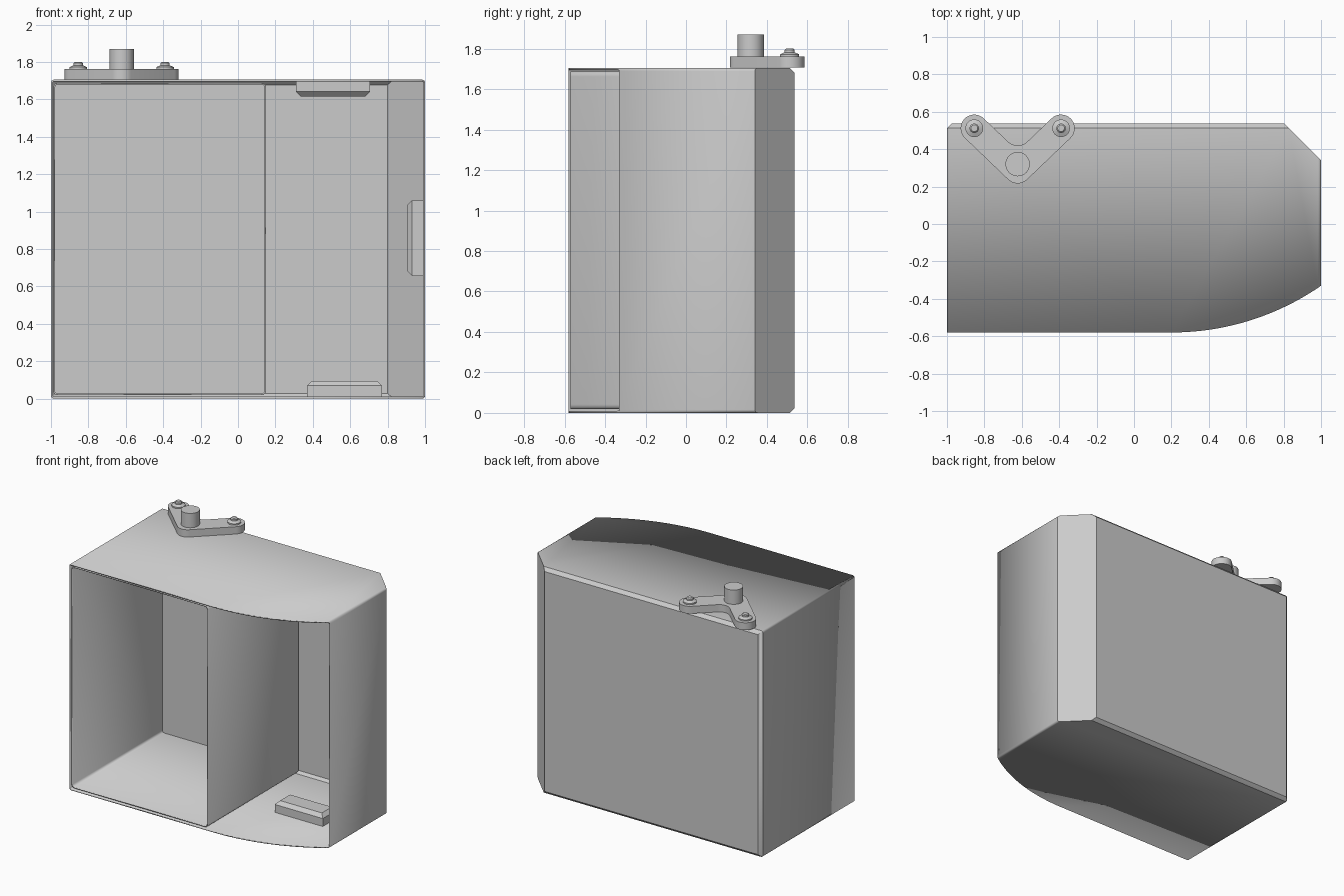
import bpy
import bmesh
from math import radians, cos, sin, atan2, degrees, sqrt

if "Cube" in bpy.data.objects:
    bpy.data.objects.remove(bpy.data.objects["Cube"])

HEIGHT, WALL = 1.705, 0.01
FRONT, BACK = -0.58, 0.537

grey = bpy.data.materials.new("light_grey")
grey.use_nodes = True
grey.diffuse_color = (0.6, 0.6, 0.6, 1)
grey.node_tree.nodes["Principled BSDF"].inputs["Base Color"].default_value = (0.6, 0.6, 0.6, 1)


def finish(bm, name, thickness=0):
    """Turn a bmesh into an object, optionally as an inward shell."""
    mesh = bpy.data.meshes.new(name)
    bm.to_mesh(mesh)
    bm.free()
    obj = bpy.data.objects.new(name, mesh)
    bpy.context.collection.objects.link(obj)
    mesh.materials.append(grey)
    if thickness:
        mod = obj.modifiers.new("wall", "SOLIDIFY")
        mod.thickness = thickness
        mod.offset = -1
        mod.use_even_offset = True
    bpy.ops.object.select_all(action="DESELECT")
    obj.select_set(True)
    bpy.context.view_layer.objects.active = obj
    bpy.ops.object.shade_smooth_by_angle(angle=radians(30))
    return obj


def prism(points, z0, z1):
    """Extrude a plan outline upwards."""
    bm = bmesh.new()
    base = bm.faces.new([bm.verts.new((x, y, z0)) for x, y in points])
    top = bmesh.ops.extrude_face_region(bm, geom=[base])["geom"]
    bmesh.ops.translate(bm, vec=(0, 0, z1 - z0),
                        verts=[v for v in top if isinstance(v, bmesh.types.BMVert)])
    bmesh.ops.recalc_face_normals(bm, faces=bm.faces)
    return bm


def block(lo, hi):
    return prism([(lo[0], lo[1]), (hi[0], lo[1]), (hi[0], hi[1]), (lo[0], hi[1])], lo[2], hi[2])


def bevel(bm, edges, size, segments=1):
    bmesh.ops.bevel(bm, geom=edges, offset=size, offset_type="OFFSET",
                    segments=segments, profile=0.5, affect="EDGES")


def all_verts(edge, test):
    return all(test(v.co) for v in edge.verts)


def along_y(edge):
    a, b = (v.co for v in edge.verts)
    return abs(a.x - b.x) < 1e-4 and abs(a.z - b.z) < 1e-4


def arc(cx, cy, r, a0, a1, n):
    return [(cx + r * cos(radians(a0 + (a1 - a0) * i / n)),
             cy + r * sin(radians(a0 + (a1 - a0) * i / n))) for i in range(n + 1)]


# Outer shell: plan with a bowed front corner and a cut rear corner
bow_r = 1.405
bow_end = degrees(atan2(0.8, sqrt(bow_r ** 2 - 0.64)))
plan = [(-1, FRONT)] + arc(0.2, FRONT + bow_r, bow_r, -90, -90 + bow_end, 20)
plan += [(1, 0.34), (0.803, BACK), (-1, BACK)]
bm = prism(plan, 0, HEIGHT)
bevel(bm, [e for e in bm.edges if all_verts(e, lambda c: c.y > BACK - 1e-4)
           and not all_verts(e, lambda c: c.x > 0)], 0.024)
bevel(bm, [e for e in bm.edges if along_y(e) and e.calc_length() > 0.3
           and all_verts(e, lambda c: abs(c.x) > 0.99)], 0.016, 4)
bm.normal_update()
bmesh.ops.delete(bm, geom=[f for f in bm.faces if f.normal.y < -0.01], context="FACES")
finish(bm, "outer_shell", WALL)

# Inner bin with rounded edges, whose right wall divides the shell
bm = block((-0.987, FRONT + 0.008, 0.018), (0.15, 0.505, HEIGHT - 0.018))
bevel(bm, [e for e in bm.edges if along_y(e)], 0.025, 5)
bm.normal_update()
bmesh.ops.delete(bm, geom=[f for f in bm.faces if f.normal.y < -0.9], context="FACES")
finish(bm, "inner_bin", 0.008)


# Chamfered blocks inside the right compartment
def tab(name, lo, hi, inner_face):
    bm = block(lo, hi)
    bevel(bm, [e for e in bm.edges if all_verts(e, inner_face)], 0.026)
    finish(bm, name)


tab("floor_tab", (0.37, -0.09, 0.005), (0.77, 0.08, 0.095), lambda c: c.z > 0.09)
tab("ceiling_tab", (0.31, -0.09, 1.615), (0.705, 0.08, 1.7), lambda c: c.z < 1.62)
tab("side_tab", (0.905, -0.09, 0.655), (0.995, 0.08, 1.06), lambda c: c.x < 0.91)

# V-shaped bracket on the top
MX, ARM, EY, CY, R, FILLET = -0.622, 0.232, 0.512, 0.29, 0.073, 0.075
tilt = degrees(atan2(ARM, EY - CY))
fy = CY + (R + FILLET) / sin(radians(tilt))
outline = arc(MX - ARM, EY, R, tilt, tilt + 180, 16)
outline += arc(MX, CY, R, tilt + 180, 360 - tilt, 10)
outline += arc(MX + ARM, EY, R, -tilt, 180 - tilt, 16)
outline += arc(MX, fy, FILLET, 360 - tilt, 180 + tilt, 10)
finish(prism(outline, HEIGHT + 0.002, 1.762), "bracket")


def turned(name, x, y, profile):
    """Stack of rings (radius, height) closed top and bottom."""
    bm = bmesh.new()
    n = 32
    rings = [[bm.verts.new((px, py, z)) for px, py in arc(x, y, r, 0, 360, n)[:-1]]
             for r, z in profile]
    for a, b in zip(rings, rings[1:]):
        for i in range(n):
            j = (i + 1) % n
            bm.faces.new((a[i], a[j], b[j], b[i]))
    bm.faces.new(rings[0][::-1])
    bm.faces.new(rings[-1])
    finish(bm, name)


# Pivot pin and the two end studs
turned("pivot_pin", MX, 0.32, [(0.065, 1.75), (0.065, 1.87)])
for side, sx in (("right", -1), ("left", 1)):
    turned(side + "_stud", MX + sx * ARM, EY,
           [(0.047, 1.75), (0.047, 1.772), (0.025, 1.782), (0.025, 1.793), (0.018, 1.8)])
